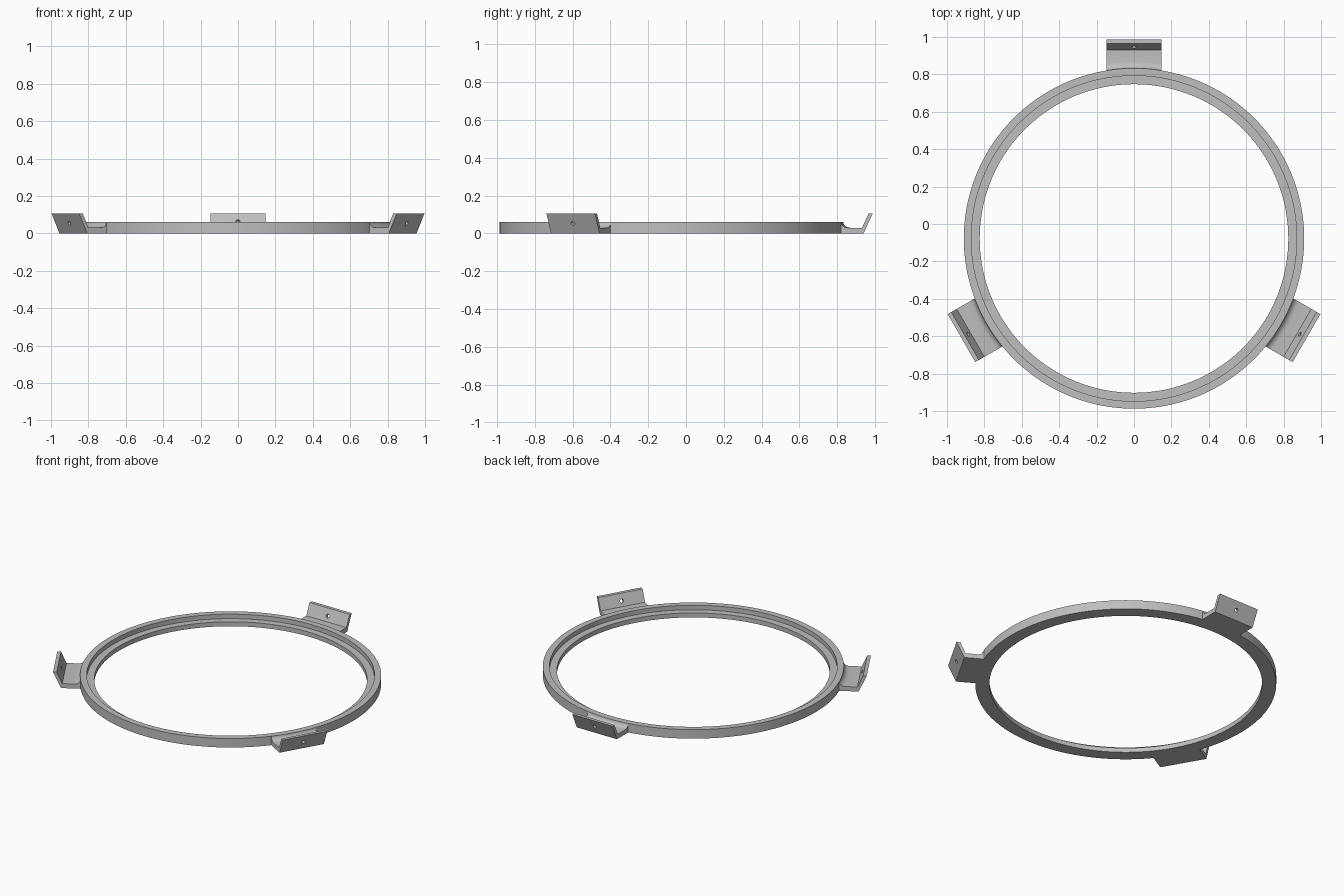
import bpy, bmesh
from math import sin, cos, pi, sqrt, atan2, radians
from mathutils import Matrix, Vector

cube = bpy.data.objects.get("Cube")
if cube:
    bpy.data.objects.remove(cube, do_unlink=True)

CENTER_Y = -0.0775      # ring centre
R_OUT, R_STEP, R_IN = 0.91, 0.87, 0.825
HEIGHT, FLOOR = 0.06, 0.03
HALF_W = 0.148          # half width of a bracket

grey = bpy.data.materials.new("plain grey")
grey.use_nodes = True
colour = (0.52, 0.52, 0.52, 1)
grey.diffuse_color = colour
grey.node_tree.nodes["Principled BSDF"].inputs["Base Color"].default_value = colour


def make_object(name, bm):
    bmesh.ops.recalc_face_normals(bm, faces=bm.faces)
    mesh = bpy.data.meshes.new(name)
    bm.to_mesh(mesh)
    bm.free()
    mesh.materials.append(grey)
    obj = bpy.data.objects.new(name, mesh)
    bpy.context.collection.objects.link(obj)
    return obj


def activate(obj):
    bpy.ops.object.select_all(action='DESELECT')
    obj.select_set(True)
    bpy.context.view_layer.objects.active = obj


def smooth(obj):
    activate(obj)
    bpy.ops.object.shade_smooth_by_angle(angle=radians(30))


def loft(bm, sections, closed):
    """Skin a row of matching closed sections."""
    rows = [[bm.verts.new(p) for p in s] for s in sections]
    pairs = list(zip(rows, rows[1:]))
    if closed:
        pairs.append((rows[-1], rows[0]))
    else:
        bm.faces.new(rows[0])
        bm.faces.new(rows[-1])
    for a, b in pairs:
        for i in range(len(a)):
            j = (i + 1) % len(a)
            bm.faces.new((a[i], a[j], b[j], b[i]))


# Ring with a recessed inner ledge
profile = [(R_IN, 0), (R_OUT, 0), (R_OUT, HEIGHT), (R_STEP, HEIGHT),
           (R_STEP, FLOOR), (R_IN, FLOOR)]
steps = 144
bm = bmesh.new()
loft(bm, [[(r * cos(2 * pi * k / steps), r * sin(2 * pi * k / steps), z) for r, z in profile]
          for k in range(steps)], True)
ring = make_object("ring", bm)
ring.location.y = CENTER_Y
smooth(ring)


# Bracket: floor plate, fillet following the ring, and a leaning flange
def bracket_section(x):
    def on_circle(r):
        return sqrt(r * r - x * x)
    pts = [(x, on_circle(R_OUT - 0.003), 0), (x, 1.017, 0), (x, 1.065, 0.105),
           (x, 1.043, 0.105), (x, 1.009, FLOOR)]
    for k in range(7):
        a = pi / 2 * k / 6
        pts.append((x, on_circle(R_OUT + 0.036 * (1 - sin(a))),
                    FLOOR + 0.03 * (1 - cos(a))))
    pts.append((x, on_circle(R_OUT - 0.003), HEIGHT))
    return pts


bm = bmesh.new()
columns = 12
loft(bm, [bracket_section(HALF_W * (2 * k / columns - 1)) for k in range(columns + 1)], False)
bracket = make_object("back_bracket", bm)

# Screw hole square to the flange
tilt = Vector((0, 0.909, -0.416))
bm = bmesh.new()
bmesh.ops.create_cone(bm, cap_ends=True, segments=24, radius1=0.012, radius2=0.012, depth=0.08,
                      matrix=Matrix.Translation((0, 1.0325, 0.058))
                      @ tilt.to_track_quat('Z', 'Y').to_matrix().to_4x4())
cutter = make_object("hole_cutter", bm)
cutter.hide_render = True
activate(bracket)
cut = bracket.modifiers.new("hole", 'BOOLEAN')
cut.operation = 'DIFFERENCE'
cut.solver = 'EXACT'
cut.object = cutter
bpy.ops.object.modifier_apply(modifier=cut.name)
bpy.data.objects.remove(cutter, do_unlink=True)
smooth(bracket)

# Three brackets evenly spaced round the ring
bracket.location.y = CENTER_Y
for name, angle in (("right_bracket", 120), ("left_bracket", 240)):
    copy = bracket.copy()
    copy.name = name
    copy.rotation_euler.z = radians(angle)
    bpy.context.collection.objects.link(copy)
